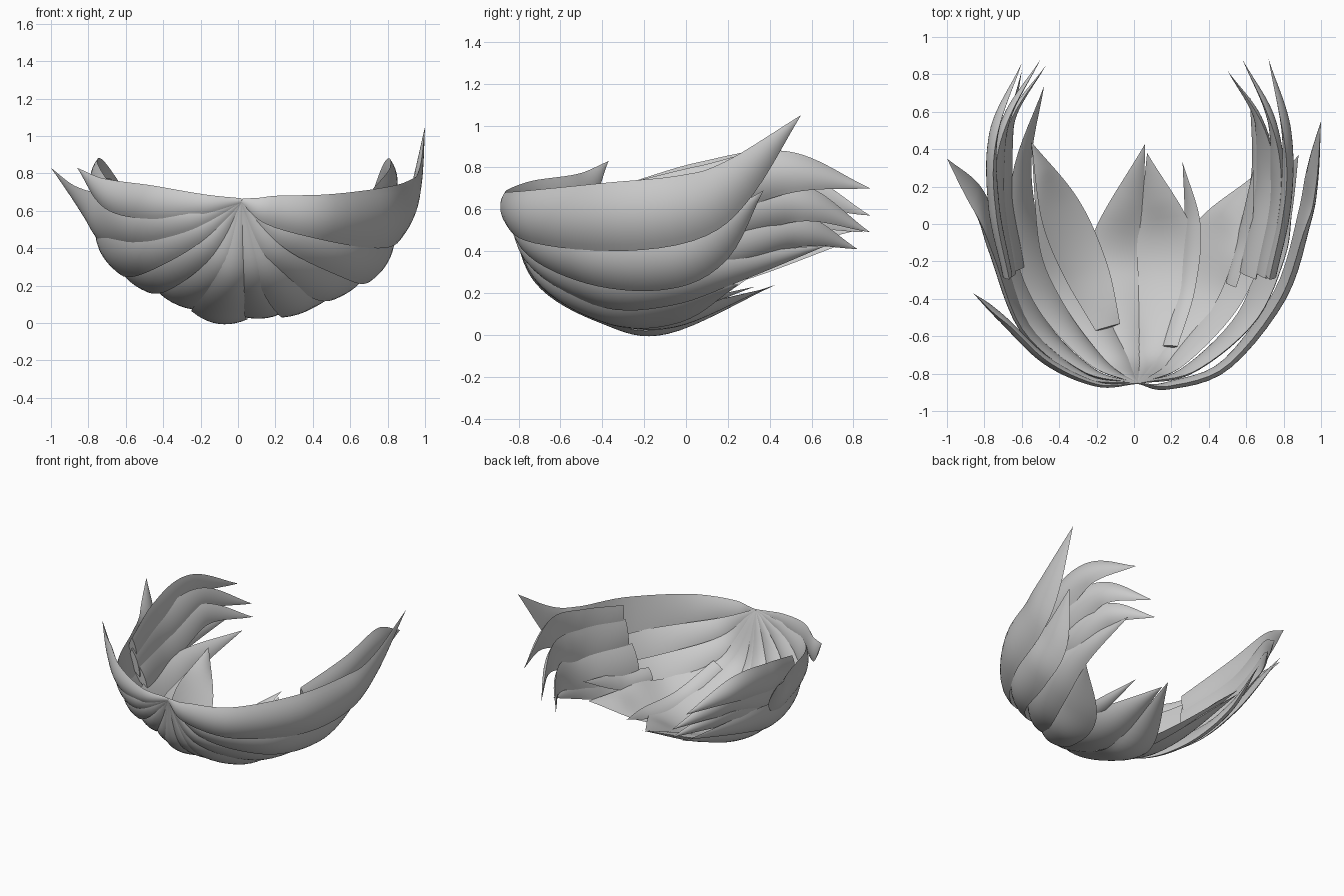
import bpy, bmesh
from mathutils import Vector

if "Cube" in bpy.data.objects:
    bpy.data.objects.remove(bpy.data.objects["Cube"])

CENTER = Vector((0, -0.1, 0.68))
POLE = (0.02, -0.855, 0.655, 0.012)


def catmull(p, t):
    """Smooth curve through 4D control points (x, y, z, half width)."""
    n = len(p) - 1
    i = min(int(t * n), n - 1)
    f = t * n - i
    a = p[i - 1] if i else p[0] * 2 - p[1]
    d = p[i + 2] if i + 2 <= n else p[n] * 2 - p[n - 1]
    b, c = p[i], p[i + 1]
    return 0.5 * (2 * b + (c - a) * f + (2 * a - 5 * b + 4 * c - d) * f * f
                  + (3 * b - a - 3 * c + d) * f ** 3)


def lock(name, pts, thick=0.05, bulge=0.3, rows=32, cols=10):
    """Tapered leaf-shaped shell whose outside faces away from the bowl centre."""
    p = [Vector(q) for q in pts]
    bm = bmesh.new()
    rings = []
    for r in range(rows):
        t = r / rows
        q = catmull(p, t)
        pos, w = q.to_3d(), max(q[3], 0.004)
        tan = (catmull(p, min(t + 0.01, 1)).to_3d() - catmull(p, max(t - 0.01, 0)).to_3d()).normalized()
        nor = pos - CENTER
        nor = (nor - tan * nor.dot(tan)).normalized()
        side = tan.cross(nor)
        th = min(thick, w * 0.5)
        ring = []
        for k in range(cols + 1):            # outer face
            u = 2 * k / cols - 1
            ring.append(bm.verts.new(pos + side * u * w - nor * bulge * w * u * u))
        for k in range(cols - 1, 0, -1):     # inner face
            u = 2 * k / cols - 1
            ring.append(bm.verts.new(pos + side * u * w - nor * (bulge * w * u * u + th * (1 - u * u))))
        rings.append(ring)
    m = len(rings[0])
    for a, b in zip(rings, rings[1:]):
        for k in range(m):
            bm.faces.new((a[k], a[(k + 1) % m], b[(k + 1) % m], b[k]))
    bm.faces.new(rings[0])
    tip = bm.verts.new(p[-1].to_3d())
    for k in range(m):
        bm.faces.new((rings[-1][k], rings[-1][(k + 1) % m], tip))
    bmesh.ops.recalc_face_normals(bm, faces=bm.faces)
    me = bpy.data.meshes.new(name)
    bm.to_mesh(me)
    bm.free()
    ob = bpy.data.objects.new(name, me)
    bpy.context.collection.objects.link(ob)
    bpy.context.view_layer.objects.active = ob
    ob.select_set(True)
    bpy.ops.object.shade_smooth_by_angle(angle=0.7)
    ob.select_set(False)


def from_pole(name, *pts):
    lock(name, (POLE,) + pts)


# right side locks, top to bottom
from_pole("right_top_lock", (.18, -.885, .6, .08), (.5, -.78, .56, .125), (.81, -.4, .555, .165),
          (.94, 0, .6, .16), (.98, .24, .73, .11), (1, .55, 1.05, 0))
from_pole("right_second_lock", (.3, -.8, .46, .08), (.63, -.52, .35, .13), (.79, -.15, .33, .15),
          (.83, .12, .42, .12), (.88, .37, .69, 0))
from_pole("right_third_lock", (.22, -.77, .37, .07), (.5, -.45, .21, .13), (.65, -.1, .22, .13),
          (.69, .25, .31, .08), (.62, .68, .43, 0))
from_pole("right_low_lock", (.16, -.73, .28, .07), (.34, -.42, .1, .14), (.45, -.1, .11, .16), (.63, .25, .24, 0))
from_pole("right_bottom_lock", (.09, -.73, .27, .07), (.17, -.4, .075, .14), (.18, -.05, .045, .155), (.07, .38, .22, 0))
# middle and left side locks, bottom to top
from_pole("middle_bottom_lock", (-.03, -.73, .26, .07), (-.1, -.4, .055, .13), (-.09, -.08, .007, .14), (.06, .43, .24, 0))
from_pole("left_bottom_lock", (-.1, -.73, .3, .07), (-.3, -.4, .14, .13), (-.41, -.05, .15, .17), (-.55, .44, .37, 0))
from_pole("left_low_lock", (-.2, -.76, .39, .07), (-.46, -.46, .25, .12), (-.6, -.1, .25, .13),
          (-.62, .3, .33, .09), (-.48, .74, .43, 0))
from_pole("left_third_lock", (-.25, -.8, .48, .07), (-.55, -.54, .37, .12), (-.71, -.15, .36, .14),
          (-.74, .25, .44, .1), (-.6, .82, .5, 0))
from_pole("left_second_lock", (-.28, -.83, .56, .07), (-.6, -.58, .53, .12), (-.77, -.15, .54, .15),
          (-.85, .1, .62, .11), (-1, .35, .83, 0))
from_pole("left_top_lock", (-.2, -.87, .635, .055), (-.48, -.75, .645, .09), (-.72, -.52, .69, .08), (-.86, -.37, .83, 0))

# back locks that start inside the bowl and curl inwards
right_back = [
    ((.76, -.28, .6, .12), (.84, .1, .68, .13), (.84, .5, .78, .1), (.72, .88, .7, 0)),
    ((.72, -.28, .5, .12), (.8, .15, .55, .13), (.76, .55, .63, .09), (.58, .88, .49, 0)),
    ((.64, -.28, .34, .11), (.74, .2, .4, .12), (.69, .55, .49, .08), (.5, .82, .41, 0))]
left_back = [
    ((-.7, -.28, .62, .1), (-.78, .1, .71, .12), (-.77, .5, .79, .09), (-.6, .86, .7, 0)),
    ((-.69, -.28, .52, .11), (-.76, .15, .58, .12), (-.71, .55, .68, .09), (-.5, .88, .57, 0)),
    ((-.66, -.25, .42, .11), (-.73, .15, .46, .12), (-.68, .55, .57, .08), (-.47, .85, .49, 0))]
for side, backs in (("right", right_back), ("left", left_back)):
    for i, pts in enumerate(backs):
        lock(f"{side}_back_lock_{i + 1}", pts, 0.06, 0.36)

# small inner locks lying on the bowl floor
lock("inner_right_lock", [(.2, -.66, .27, .045), (.29, -.35, .13, .05), (.32, 0, .13, .05), (.26, .33, .23, 0)], 0.03)
lock("inner_outer_right_lock", [(.53, -.33, .24, .05), (.61, -.05, .27, .06), (.64, .3, .4, 0)], 0.03)
lock("inner_left_lock", [(-.15, -.56, .22, .08), (-.28, -.25, .15, .14), (-.42, .08, .22, .13), (-.55, .44, .4, 0)], 0.03)
